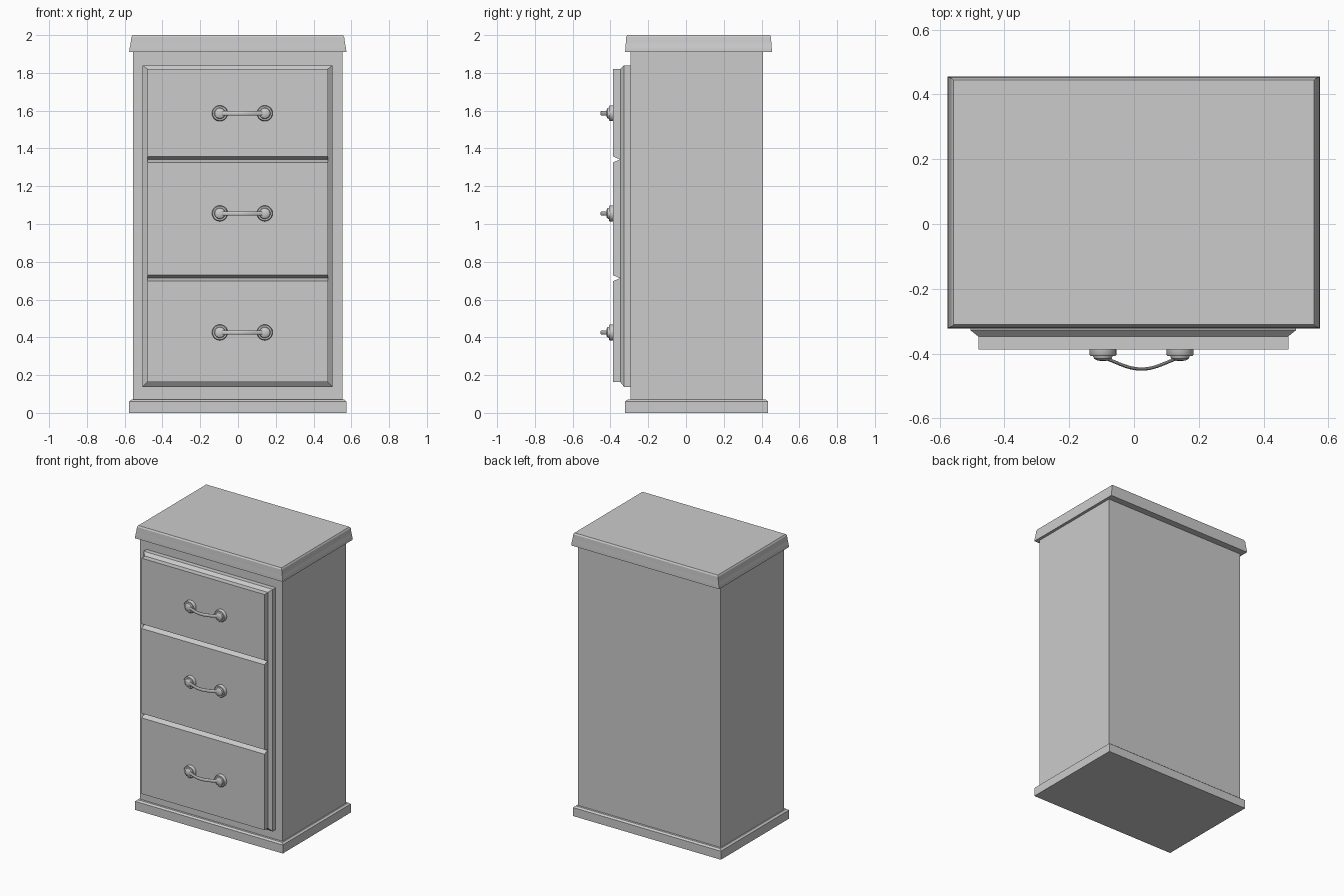
import bpy, bmesh, math
from mathutils import Vector

cube = bpy.data.objects.get("Cube")
if cube:
    bpy.data.objects.remove(cube, do_unlink=True)

grey = bpy.data.materials.new("plain grey")
grey.use_nodes = True
colour = (0.6, 0.6, 0.6, 1)
grey.diffuse_color = colour
grey.node_tree.nodes["Principled BSDF"].inputs["Base Color"].default_value = colour


def finish(bm, name, smooth=False):
    bmesh.ops.recalc_face_normals(bm, faces=bm.faces)
    mesh = bpy.data.meshes.new(name)
    bm.to_mesh(mesh)
    bm.free()
    mesh.materials.append(grey)
    obj = bpy.data.objects.new(name, mesh)
    bpy.context.collection.objects.link(obj)
    if smooth:
        bpy.ops.object.select_all(action='DESELECT')
        obj.select_set(True)
        bpy.context.view_layer.objects.active = obj
        bpy.ops.object.shade_smooth_by_angle(angle=math.radians(40))
    return obj


def skin(name, rings, smooth=False):
    """Closed solid through a list of equal-length rings of points."""
    bm = bmesh.new()
    loops = [[bm.verts.new(p) for p in ring] for ring in rings]
    for a, b in zip(loops, loops[1:]):
        for i in range(len(a)):
            j = (i + 1) % len(a)
            bm.faces.new((a[i], a[j], b[j], b[i]))
    bm.faces.new(loops[0])
    bm.faces.new(loops[-1])
    return finish(bm, name, smooth)


def slab(name, x0, x1, y0, y1, levels):
    """Horizontal slab; each level is (z, x inset, y inset)."""
    return skin(name, [[(x0 + i, y0 + j, z), (x1 - i, y0 + j, z),
                        (x1 - i, y1 - j, z), (x0 + i, y1 - j, z)]
                       for z, i, j in levels])


def panel(name, x0, x1, z0, z1, levels):
    """Upright panel; each level is (y, x inset, bottom inset, top inset)."""
    return skin(name, [[(x0 + i, y, z0 + b), (x1 - i, y, z0 + b),
                        (x1 - i, y, z1 - t), (x0 + i, y, z1 - t)]
                       for y, i, b, t in levels])


# Cabinet carcass, moulded top and plinth
slab("cabinet_body", -0.556, 0.554, -0.295, 0.408, [(0.03, 0, 0), (1.93, 0, 0)])
slab("moulded_top", -0.576, 0.574, -0.322, 0.455,
     [(1.91, 0, 0), (1.93, 0.002, 0.001), (1.955, 0.007, 0.003),
      (1.99, 0.012, 0.005), (2.0, 0.018, 0.011)])
slab("plinth", -0.576, 0.574, -0.322, 0.435,
     [(0, 0, 0), (0.06, 0, 0), (0.07, 0.012, 0.012)])

# Raised frame behind the drawers
panel("drawer_frame", -0.505, 0.5, 0.138, 1.84,
      [(-0.29, 0, 0, 0), (-0.328, 0, 0, 0), (-0.348, 0.025, 0.025, 0.02)])

# Drawer fronts, with V grooves where they meet
edges = [0.163, 0.713, 1.342, 1.82]
for n, (low, high) in enumerate(zip(edges, edges[1:])):
    b = 0 if n == 0 else 0.016
    t = 0 if n == 2 else 0.016
    panel(f"drawer_front_{n + 1}", -0.48, 0.477, low, high,
          [(-0.345, 0, 0, 0), (-0.35, 0, 0, 0), (-0.387, 0, b, t)])


# Handles: two turned rosettes and a bowed flat bar
def rosette(name, x, z, sides=20):
    profile = [(-0.38, 0.042), (-0.403, 0.042), (-0.408, 0.038), (-0.408, 0.03),
               (-0.416, 0.027), (-0.421, 0.018), (-0.423, 0.006)]
    rings = [[(x + r * math.cos(k * math.tau / sides), y,
               z + r * math.sin(k * math.tau / sides)) for k in range(sides)]
             for y, r in profile]
    return skin(name, rings, True)


def bar(name, x, z, half=0.119, steps=20, sides=10):
    path = []
    for k in range(steps + 1):
        u = 2 * k / steps - 1
        path.append(Vector((x + half * u, -0.413 - 0.035 * math.cos(u * math.pi / 2) ** 1.3
                            if abs(u) < 1 else -0.413, z)))
    rings = []
    for k, p in enumerate(path):
        d = (path[min(k + 1, steps)] - path[max(k - 1, 0)]).normalized()
        across = Vector((-d.y, d.x, 0))
        up = Vector((0, 0, 1))
        rings.append([p + across * 0.005 * math.cos(s * math.tau / sides)
                      + up * 0.012 * math.sin(s * math.tau / sides)
                      for s in range(sides)])
    return skin(name, rings, True)


for n, z in enumerate((0.426, 1.056, 1.586), 1):
    rosette(f"handle_rosette_right_{n}", -0.096, z)
    rosette(f"handle_rosette_left_{n}", 0.142, z)
    bar(f"handle_bar_{n}", 0.023, z)
